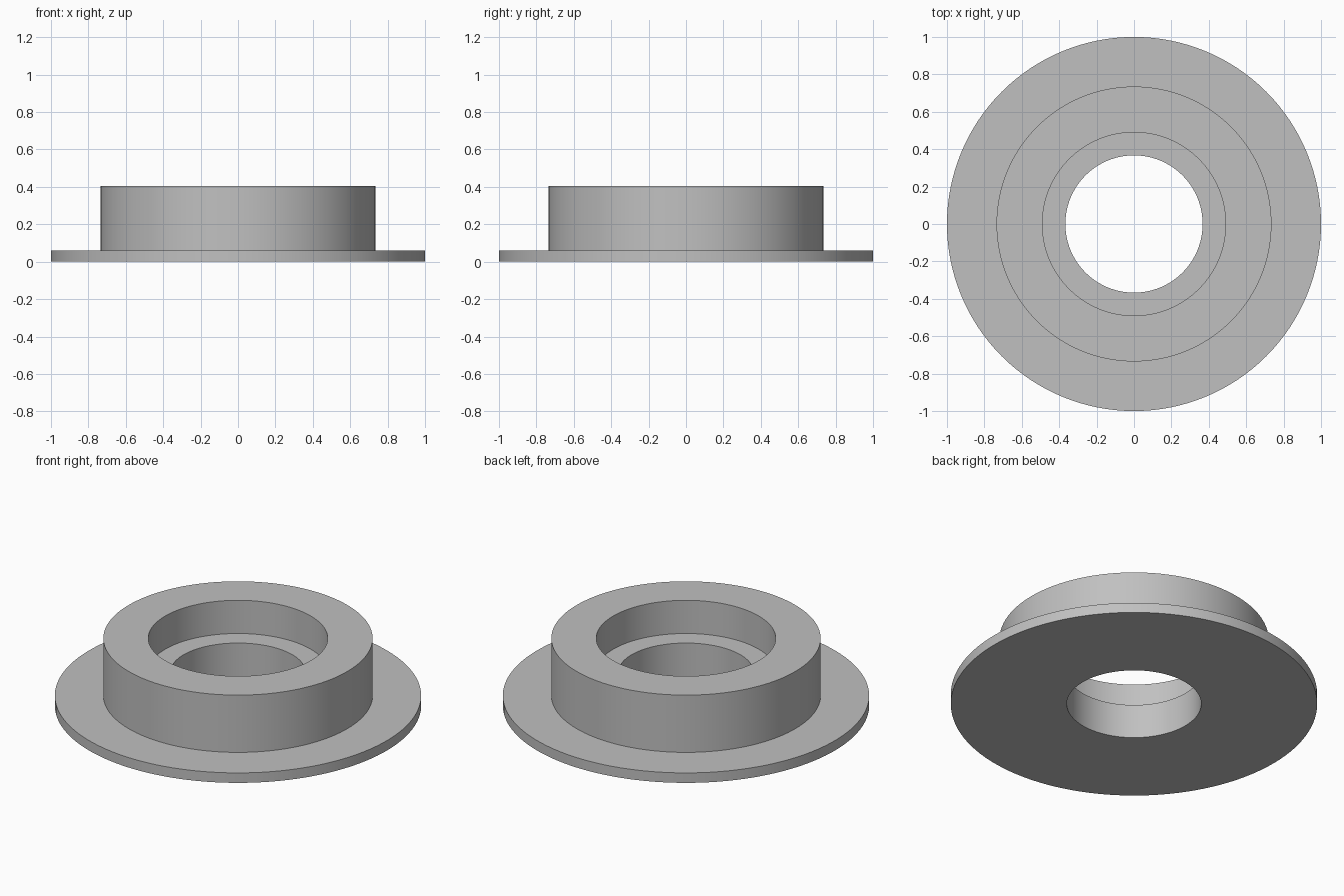
import bpy, bmesh, math

# Remove the default cube
cube = bpy.data.objects.get("Cube")
if cube:
    bpy.data.objects.remove(cube, do_unlink=True)

# Plain grey material
grey = bpy.data.materials.new("plain grey")
grey.use_nodes = True
colour = (0.53, 0.53, 0.53, 1)
grey.diffuse_color = colour
grey.node_tree.nodes["Principled BSDF"].inputs["Base Color"].default_value = colour

# Section of the ring: flange, hub, counterbore and through hole
flange_r, hub_r, bore_r, hole_r = 1.0, 0.735, 0.49, 0.367
flange_z, ledge_z, top_z = 0.06, 0.205, 0.405
section = [
    (hole_r, 0), (flange_r, 0), (flange_r, flange_z), (hub_r, flange_z),
    (hub_r, top_z), (bore_r, top_z), (bore_r, ledge_z), (hole_r, ledge_z),
]

# Spin the closed section about the vertical axis
bm = bmesh.new()
verts = [bm.verts.new((r, 0, z)) for r, z in section]
edges = [bm.edges.new((v, verts[(i + 1) % len(verts)])) for i, v in enumerate(verts)]
bmesh.ops.spin(bm, geom=verts + edges, cent=(0, 0, 0), axis=(0, 0, 1),
               angle=math.tau, steps=128, use_merge=True)
bmesh.ops.remove_doubles(bm, verts=bm.verts, dist=0.0001)
bmesh.ops.recalc_face_normals(bm, faces=bm.faces)
mesh = bpy.data.meshes.new("flanged_collar")
bm.to_mesh(mesh)
bm.free()

collar = bpy.data.objects.new("flanged_collar", mesh)
bpy.context.collection.objects.link(collar)
mesh.materials.append(grey)

# Smooth walls with sharp rims
bpy.context.view_layer.objects.active = collar
collar.select_set(True)
bpy.ops.object.shade_smooth_by_angle(angle=math.radians(30))
